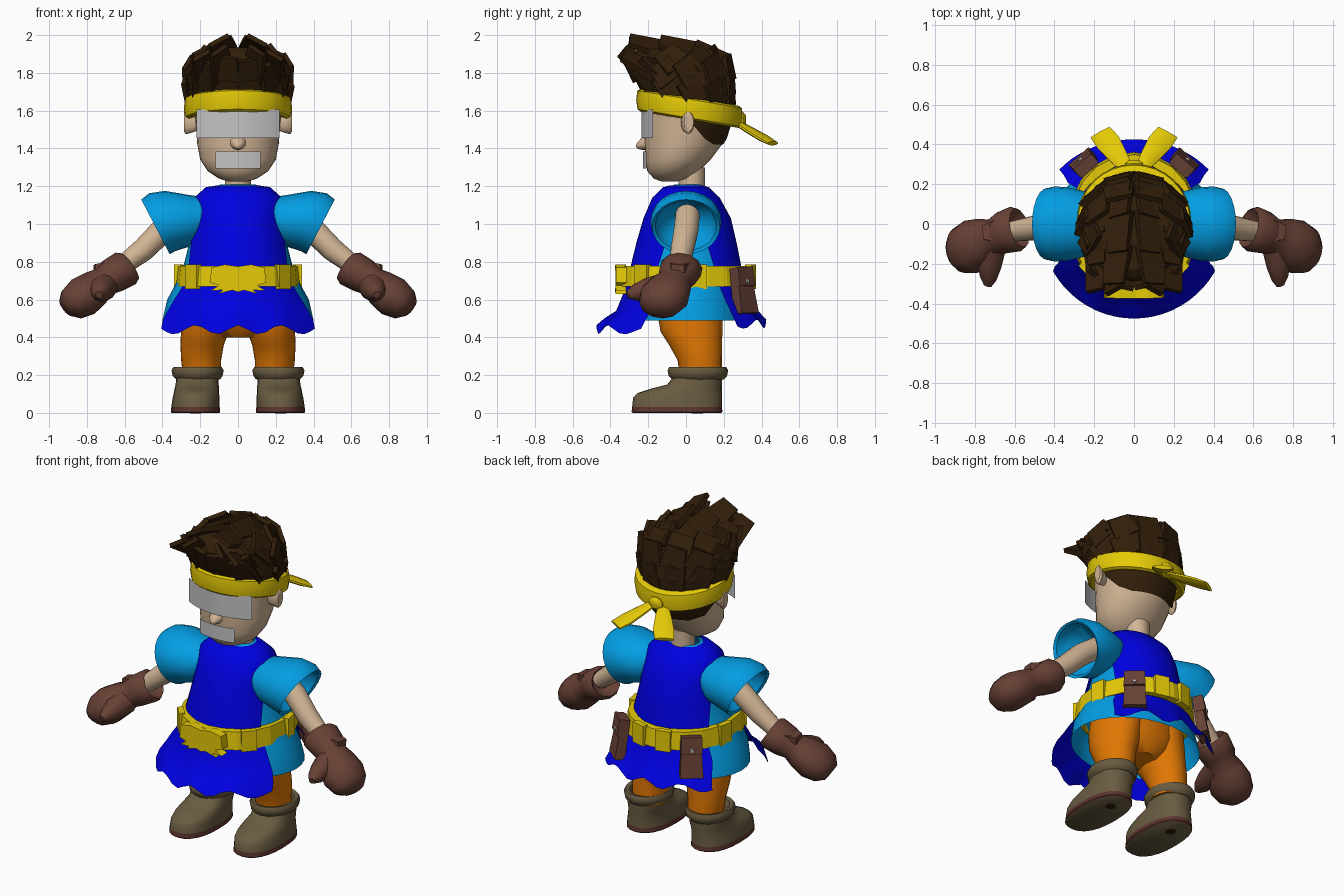
import bpy, bmesh, math, random
from mathutils import Vector as V
random.seed(4)

def mat(name, r, g, b):
    m = bpy.data.materials.new(name)
    m.diffuse_color = (r, g, b, 1)
    return m

NAVY = mat("royal blue", 0.0, 0.0, 0.75)
SKY = mat("sky blue", 0.001, 0.34, 0.77)
YELLOW = mat("yellow", 0.78, 0.59, 0.002)
ORANGE = mat("orange", 0.75, 0.185, 0.001)
SKIN = mat("skin", 0.64, 0.46, 0.3)
LEATHER = mat("brown leather", 0.135, 0.052, 0.035)
BOOT = mat("olive brown", 0.14, 0.105, 0.052)
HAIR = mat("dark brown", 0.031, 0.013, 0.003)
GREY = mat("light grey", 0.55, 0.55, 0.55)
SOLE = mat("sole red brown", 0.11, 0.035, 0.028)

def build(name, parts, material, closed=True, caps=True, mirror=False, smooth=40):
    """Loft each part (a list of equal-length point rings) into one object."""
    bm = bmesh.new()
    for rings in parts:
        rows = [[bm.verts.new(p) for p in r] for r in rings]
        n = len(rows[0])
        for a, b in zip(rows, rows[1:]):
            for i in range(n if closed else n - 1):
                j = (i + 1) % n
                bm.faces.new((a[i], a[j], b[j], b[i]))
        if caps and closed:
            bm.faces.new(rows[0][::-1])
            bm.faces.new(rows[-1])
    bmesh.ops.recalc_face_normals(bm, faces=bm.faces[:])
    me = bpy.data.meshes.new(name)
    bm.to_mesh(me)
    bm.free()
    me.materials.append(material)
    if smooth:
        me.shade_smooth()
        me.set_sharp_from_angle(angle=math.radians(smooth))
    ob = bpy.data.objects.new(name, me)
    bpy.context.collection.objects.link(ob)
    if mirror:
        ob.modifiers.new("mirror", 'MIRROR').use_mirror_merge = False
    return ob

def ell(z, cx, y0, y1, rx, n=28, p=1.0):
    """Horizontal (super)ellipse spanning y0..y1."""
    def s(v): return math.copysign(abs(v) ** p, v)
    cy, ry = (y0 + y1) / 2, (y1 - y0) / 2
    return [V((cx + rx * s(math.sin(t)), cy - ry * s(math.cos(t)), z))
            for t in (math.tau * i / n for i in range(n))]

def ring(c, d, ru, rv, n=16):
    """Ellipse across direction d: ru in the upright plane, rv sideways."""
    d = V(d).normalized()
    v = d.cross(V((0, 0, 1))).normalized()
    u = v.cross(d)
    return [V(c) + u * ru * math.cos(math.tau * i / n) + v * rv * math.sin(math.tau * i / n) for i in range(n)]

def slab(a, b, nrm, w0, w1, t0, t1):
    """Tapered box running from a to b."""
    a, b = V(a), V(b)
    s = (b - a).cross(V(nrm)).normalized()
    m = s.cross((b - a).normalized())
    return [[c + s * w * i + m * t * j for i, j in ((-.5, -.5), (.5, -.5), (.5, .5), (-.5, .5))]
            for c, w, t in ((a, w0, t0), (b, w1, t1))]

# Head, neck, nose, ears
build("head", [[ell(z, 0, a, b, r) for z, a, b, r in (
    (1.225, -.13, -.05, .05), (1.24, -.17, .02, .10), (1.28, -.205, .07, .16), (1.34, -.215, .13, .2),
    (1.42, -.22, .19, .215), (1.5, -.225, .22, .222), (1.6, -.225, .25, .235), (1.7, -.22, .25, .24))]], SKIN)
build("neck", [[ell(z, 0, -.04, .1, .07, 16) for z in (1.15, 1.3)]], SKIN)
build("nose", [[ring((0, y, z), (0, -1, 0), r, r * 1.1, 10) for y, z, r in (
    (-.2, 1.435, .045), (-.235, 1.425, .032), (-.258, 1.415, .016), (-.264, 1.413, .005))]], SKIN)
build("ear", [[ring((x, y, 1.54), (1, 0, 0), r, r * .5, 12) for x, y, r in (
    (.2, 0, .04), (.24, 0, .055), (.275, .012, .065), (.287, .015, .05))]], SKIN, mirror=True)

# Eye and mouth plates
def plate(name, w, z0, z1, y, bend):
    build(name, [[[V((w * k / 6, y + bend * (k / 6) ** 2, z)) for k in range(-6, 7)] for z in (z0, z1)]],
          GREY, closed=False)
plate("eye_plate", .22, 1.455, 1.605, -.236, .06)
plate("mouth_plate", .12, 1.295, 1.385, -.228, .02)

# Headband with tails
def tilt(pts): return [V((p.x, p.y, p.z - .167 * p.y)) for p in pts]
build("headband", [[tilt(ell(1.613 + dz, 0, -.232 - o, .27 + o, .255 + o, 32)) for o, dz in (
    (-.02, -.05), (.008, -.058), (.025, -.048), (.032, 0), (.026, .05), (.008, .06), (-.02, .055))]], YELLOW, caps=False)
build("headband_knot", [[ring((0, y, 1.55), (0, 1, 0), r, r * 1.2, 10) for y, r in (
    (.26, .04), (.305, .04), (.318, .025))]], YELLOW)
build("headband_tail", [[ring((x, y, z), (.45, .8, -.35), t, w, 10) for x, y, z, t, w in (
    (.03, .27, 1.535, .015, .03), (.08, .34, 1.495, .018, .05), (.13, .41, 1.455, .018, .064),
    (.17, .46, 1.427, .012, .058))]], YELLOW, mirror=True)

# Hair: nape, core, swept slabs
def arc(z, rx, ry, a, sgn, cy=0, n=20):
    """Open arc facing the front (-1) or back (1), half angle a degrees."""
    return [V((rx * math.sin(t), cy + sgn * ry * math.cos(t), z))
            for t in (math.radians(a) * (2 * i / n - 1) for i in range(n + 1))]
build("nape_hair", [[arc(z, rx, ry, a, 1) for z, rx, ry, a in (
    (1.42, .21, .195, 40), (1.45, .228, .215, 62), (1.53, .24, .24, 82), (1.64, .25, .265, 90))]], HAIR, closed=False)
build("hair_core", [[ell(z, 0, a, b, r, 16) for z, a, b, r in (
    (1.6, -.2, .25, .24), (1.7, -.235, .265, .272), (1.8, -.28, .25, .272),
    (1.87, -.29, .2, .24), (1.91, -.27, .12, .18), (1.935, -.23, 0, .1))]], HAIR, smooth=0)
tufts = []
flow = V((0, -.6, .8))
for z, a, b, rx, n, nz, ln in ((1.66, -.22, .25, .262, 12, .05, .15), (1.76, -.27, .255, .272, 12, .25, .13),
                               (1.84, -.28, .215, .245, 10, .8, .12)):
    for i in range(n):
        t = math.tau * (i + .5) / n
        front = math.cos(t) > .5
        if front and z > 1.8:
            continue
        nr = V((math.sin(t), -math.cos(t), -.35 if front else nz)).normalized()
        y = (a + b) / 2 - (b - a) / 2 * math.cos(t)
        c = V((rx * math.sin(t), y, z - (.167 * y if z < 1.7 else 0)))
        d = (flow - nr * flow.dot(nr)).normalized()
        w = math.pi * (rx + (b - a) / 2) / n * 1.1
        k = random.uniform(.9, 1.08)
        tufts.append(slab(c - nr * .008, c + d * ln * k + nr * .006, nr, w, w * .8, .025, .025))
for s in (-1, 1):   # crown slabs rising to spiky tips at the front
    for p, q, w in (((.07, .2, 1.85), (.075, .04, 1.94), .15), ((.075, .06, 1.91), (.08, -.14, 1.965), .15),
                    ((.08, -.11, 1.92), (.1, -.30, 1.972), .15), ((.185, .12, 1.82), (.185, -.05, 1.89), .13),
                    ((.185, -.03, 1.85), (.185, -.2, 1.9), .13), ((.18, -.16, 1.8), (.195, -.335, 1.893), .13),
                    ((.08, -.2, 1.78), (.1, -.335, 1.92), .14)):
        tufts.append(slab((p[0] * s, p[1], p[2]), (q[0] * s, q[1], q[2]), (.45 * s, -.25, .85), w, w * .75, .04, .025))
build("hair_tufts", tufts, HAIR, smooth=0)

# Tunic, tabard front and back
build("tunic", [[ell(z, 0, -f, b, r, 32) for z, f, b, r in (
    (.49, .31, .335, .4), (.6, .315, .315, .375), (.7, .29, .295, .32), (.78, .28, .28, .288), (.9, .25, .255, .258),
    (1.03, .21, .225, .235), (1.13, .165, .17, .215), (1.185, .11, .11, .16), (1.21, .06, .085, .09))]], SKY, caps=False)

def flap(name, rows, sgn, hem):
    rings = [arc(z, rx, ry, a, sgn) for z, rx, ry, a in rows]
    for k, depth in ((-1, 1), (-2, .5)):            # scalloped hem
        for p in rings[k]:
            p.z -= hem * depth * math.cos(math.tau * (abs(p.x) - .11) / .23)
    build(name, [rings], NAVY, closed=False)
top = [(1.205, .105, .085, 90), (1.195, .17, .12, 90), (1.14, .232, .178, 90)]
flap("tabard_front", top + [(1.03, .248, .225, 76), (.9, .272, .263, 66), (.78, .302, .292, 60), (.68, .325, .315, 62),
     (.6, .39, .345, 60), (.54, .43, .37, 60), (.49, .46, .43, 60), (.44, .47, .475, 60)], -1, .024)
flap("tabard_back", top + [(1.03, .248, .238, 76), (.9, .272, .268, 66), (.78, .302, .292, 60), (.68, .335, .31, 56),
     (.6, .42, .335, 52), (.53, .46, .38, 50), (.47, .49, .425, 50)], 1, .024)

# Belt, belt plates, buckle
build("belt", [[ell(z, 0, -.33 - o, .335 + o, .302 + o, 20, .95) for z, o in (
    (.668, .026), (.778, .014), (.778, -.03), (.668, -.03), (.668, .026))]], YELLOW, caps=False, smooth=0)
plates = []
for deg in (48, 100, 165):
    for s in (-1, 1):
        t = math.radians(deg) * s
        nr = V((math.sin(t), -math.cos(t), 0))
        c = V((.318 * nr.x, .003 + .35 * nr.y, .657))
        plates.append(slab(c, c + V((0, 0, .128)), nr, .09, .09, .035, .035))
build("belt_plates", plates, YELLOW, smooth=0)
half = [(.0, .775), (.07, .785), (.14, .77), (.15, .69), (.1, .675), (.145, .648), (.08, .65), (.105, .63), (.03, .65), (0, .64)]
outline = half + [(-x, z) for x, z in half[-2:0:-1]]
build("buckle", [[[V((x, y + .2 * x * x, z)) for x, z in outline] for y in (-.32, -.375)]], YELLOW, smooth=0)

# Belt pouches with flap and stud
n = V((.66, .75, 0))
c = V((.235, .285, .765))
out = V((.025, .034, -.24))
build("pouch", [slab(c, c + out, n, .11, .135, .05, .06)], LEATHER, mirror=True, smooth=0)
build("pouch_flap", [slab(c + n * .012 + V((0, 0, .004)), c + out * .4 + n * .012, n, .12, .125, .055, .055)], LEATHER, mirror=True, smooth=0)
sc = c + out * .28 + n * .036
build("pouch_stud", [[ring(sc, n, .014, .014, 8), ring(sc + n * .012, n, .01, .01, 8)]], GREY, mirror=True)

# Sleeves, arms, gloves
build("sleeve", [[ring((x, 0, z), (1, 0, dz), ru, rv, 24) for x, z, dz, ru, rv in (
    (.16, 1.04, 0, .1, .12), (.25, 1.02, -.1, .135, .165), (.34, 1.022, -.3, .16, .186), (.4, 1.01, -.45, .168, .188),
    (.437, .985, -.52, .163, .18), (.428, .99, -.52, .148, .163), (.36, 1.02, -.4, .135, .14), (.29, 1.04, -.3, .06, .06))]],
    SKY, mirror=True)
build("arm", [[ring((x, y, z), (.7, -.1, -.6), r, r) for x, y, z, r in (
    (.27, .01, 1.06, .065), (.4, 0, .965, .066), (.5, -.02, .865, .062), (.63, -.04, .765, .05))]], SKIN, mirror=True)
build("glove", [[ring((x, y, z), (.8, -.2, -.55), ru, rv, 12) for x, y, z, ru, rv in (
    (.63, -.04, .755, .05, .05), (.575, -.02, .775, .085, .1), (.595, -.025, .765, .1, .115), (.665, -.045, .725, .095, .105),
    (.71, -.065, .695, .08, .09), (.755, -.09, .66, .098, .12), (.82, -.115, .615, .11, .135),
    (.88, -.135, .575, .09, .115), (.915, -.145, .555, .05, .07))]], LEATHER, mirror=True, smooth=50)
build("cuff_tip", [slab((.65, -.03, .765), (.76, -.045, .765), (.5, 0, .8), .13, .07, .08, .04)], LEATHER, mirror=True)
build("thumb", [[ring((x, y, z), (.25, -1, -.3), r, r, 10) for x, y, z, r in (
    (.71, -.1, .67, .075), (.725, -.2, .65, .065), (.732, -.27, .635, .045), (.735, -.31, .625, .02))]], LEATHER, mirror=True)

# Trousers
build("hips", [[ell(z, 0, a, b, r, 24) for z, a, b, r in (
    (.4, -.08, .14, .1), (.45, -.13, .18, .22), (.52, -.16, .2, .28), (.66, -.17, .2, .28))]], ORANGE)
build("trouser_leg", [[ell(z, cx, a, b, r, 20) for z, cx, a, b, r in (
    (.18, .19, -.03, .19, .1), (.28, .195, -.045, .19, .106), (.36, .19, -.09, .19, .115),
    (.43, .175, -.135, .193, .127), (.52, .16, -.15, .195, .14), (.6, .15, -.15, .195, .14))]], ORANGE, mirror=True)

# Boots: red-brown stripe around the sole, cuff, heel dot
boot = build("boot", [[ell(z, cx, a, b, r, 24, .85) for z, cx, a, b, r in (
    (0, .225, -.282, .187, .125), (.006, .225, -.288, .193, .131), (.032, .225, -.285, .19, .128), (.08, .222, -.28, .19, .124),
    (.105, .22, -.255, .19, .12), (.13, .218, -.18, .19, .117), (.15, .216, -.1, .19, .114), (.2, .215, -.06, .19, .112))]],
    BOOT, mirror=True, smooth=50)
boot.data.materials.append(SOLE)
for f in boot.data.polygons:
    if .001 < f.center.z < .03:
        f.material_index = 1
build("boot_cuff", [[ell(z, .214, -.07 - o, .195 + o, .11 + o, 20) for z, o in (
    (.19, -.02), (.178, .005), (.195, .022), (.225, .028), (.243, .018), (.238, -.005), (.2, -.02))]], BOOT, mirror=True, caps=False)
build("heel_dot", [[ell(z, .225, .03, .09, .03, 10) for z in (-.002, .003)]], HAIR, mirror=True)
